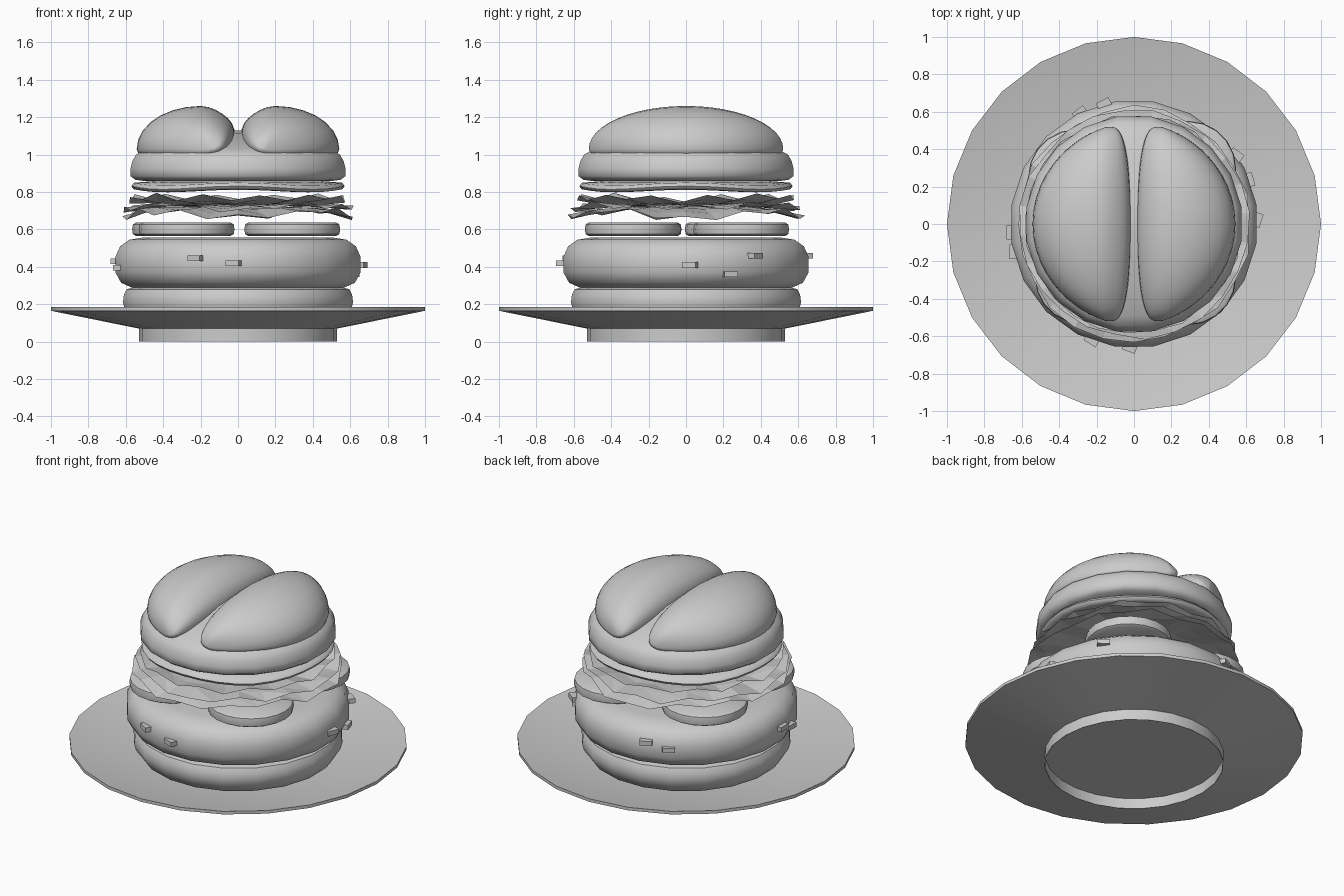
import bpy, bmesh, math, random
from math import sin, cos, pi, radians, sqrt
from mathutils import Matrix, Vector

random.seed(4)
cube = bpy.data.objects.get("Cube")
if cube:
    bpy.data.objects.remove(cube)

grey = bpy.data.materials.new("plain_grey")
grey.use_nodes = True
COLOUR = (0.6, 0.6, 0.6, 1)
grey.diffuse_color = COLOUR
grey.node_tree.nodes["Principled BSDF"].inputs["Base Color"].default_value = COLOUR


def finish(name, bm, angle=40, smooth=True):
    bmesh.ops.recalc_face_normals(bm, faces=bm.faces)
    mesh = bpy.data.meshes.new(name)
    bm.to_mesh(mesh)
    bm.free()
    mesh.materials.append(grey)
    if smooth:
        mesh.shade_smooth()
        mesh.set_sharp_from_angle(angle=radians(angle))
    obj = bpy.data.objects.new(name, mesh)
    bpy.context.collection.objects.link(obj)
    return obj


def lathe(name, profile, sides, turn=0.0, at=(0, 0), angle=40, droop=None):
    """Revolve (radius, height) points round z; ends are closed with flat caps.
    turn is in fractions of one side; radii are widened so flats reach them."""
    bm = bmesh.new()
    grow = 1 / cos(turn * 2 * pi / sides)
    rings = []
    for r, z in profile:
        ring = []
        for i in range(sides):
            a = (i + turn) * 2 * pi / sides
            dz = droop(a, r) if droop else 0
            ring.append(bm.verts.new((at[0] + r * grow * cos(a), at[1] + r * grow * sin(a), z + dz)))
        rings.append(ring)
    for low, high in zip(rings, rings[1:]):
        for i in range(sides):
            j = (i + 1) % sides
            bm.faces.new((low[i], low[j], high[j], high[i]))
    bm.faces.new(rings[0])
    bm.faces.new(rings[-1])
    return finish(name, bm, angle)


# Plate with a raised foot and a sloping dish
lathe("plate", [(0.1, 0.068), (0.527, 0.068), (0.527, 0), (0.53, 0), (0.53, 0.07),
                (1, 0.165), (1, 0.185), (0.53, 0.09), (0.1, 0.09)], 24, angle=25)

# Bottom bun
lathe("bottom_bun", [(0.5, 0.095), (0.57, 0.12), (0.605, 0.17), (0.615, 0.21),
                     (0.61, 0.25), (0.595, 0.28), (0.54, 0.295)], 20, 0.5)

# Patty
lathe("patty", [(0.5, 0.285), (0.57, 0.29), (0.625, 0.315), (0.655, 0.37), (0.655, 0.455),
                (0.63, 0.51), (0.58, 0.545), (0.5, 0.558)], 20, 0.5)

# Crumbs stuck to the patty: angle in degrees and height
crumbs = [(-110, 0.445), (-92, 0.42), (184, 0.43), (193, 0.395), (2, 0.41),
          (21, 0.36), (34, 0.46), (104, 0.46), (116, 0.43)]
for n, (deg, z) in enumerate(crumbs):
    bm = bmesh.new()
    bmesh.ops.create_cube(bm, size=1)
    place = (Matrix.Rotation(radians(deg), 4, 'Z') @ Matrix.Translation((0.658, 0, z))
             @ Matrix.Rotation(random.uniform(-0.4, 0.4), 4, 'Z')
             @ Matrix.Diagonal((0.05, 0.075, 0.03, 1)))
    bm.transform(place)
    finish(f"crumb_{n + 1}", bm, smooth=False)

# Four tomato slices
for n, spot in enumerate([(-0.275, -0.28), (0.29, -0.285), (0.29, 0.295), (-0.31, 0.25)]):
    lathe(f"tomato_slice_{n + 1}",
          [(0.235, 0.565), (0.252, 0.575), (0.256, 0.6), (0.252, 0.627), (0.235, 0.637)],
          20, at=spot, angle=50)


# Crumpled lettuce: thin sheets with a zigzag rim that dips at four points
def lettuce(name, radius, rim, dip, centre, turn):
    bm = bmesh.new()
    sides = 24
    mid = bm.verts.new((0, 0, centre))
    rings = []
    for f in (0.6, 0.82, 1.0):
        ring = []
        for i in range(sides):
            a = i * 2 * pi / sides + turn
            zig = 0.014 * (-1) ** i + random.uniform(-0.01, 0.01)
            z = centre + f ** 3 * (rim - centre + zig - dip * cos(4 * a))
            r = radius * f * (1 + random.uniform(-0.02, 0.02))
            ring.append(bm.verts.new((r * cos(a), r * sin(a), z)))
        rings.append(ring)
    for i in range(sides):
        j = (i + 1) % sides
        bm.faces.new((mid, rings[0][i], rings[0][j]))
        for low, high in zip(rings, rings[1:]):
            bm.faces.new((low[i], high[i], high[j]))
            bm.faces.new((low[i], high[j], low[j]))
    finish(name, bm, smooth=False)


lettuce("lettuce_lower", 0.625, 0.68, 0.018, 0.725, 0)
lettuce("lettuce_middle", 0.61, 0.72, 0.012, 0.73, 0.1)
lettuce("lettuce_upper", 0.58, 0.768, 0.006, 0.725, 0.2)

# Soft cheese slice, its rim sagging between the four sides
lathe("cheese_slice", [(0.4, 0.82), (0.53, 0.812), (0.56, 0.816), (0.57, 0.832),
                       (0.557, 0.85), (0.45, 0.858)], 32, angle=60,
      droop=lambda a, r: -0.018 * (r / 0.57) ** 4 * sin(2 * a) ** 2)

# Top bun base, a low dome
lathe("top_bun_base", [(0.5, 0.858), (0.55, 0.866), (0.575, 0.885), (0.575, 0.925),
                       (0.565, 0.965), (0.545, 1.0), (0.49, 1.03), (0.36, 1.07),
                       (0.17, 1.115), (0.03, 1.13)], 20, 0.5, angle=60)

# Two D-shaped halves of the top bun with a cleft between. Each is swept from end
# to end as a closed cross-section: a round outer side and a fuller inner side
STEPS, AROUND = 24, 28
for side, name in ((1, "left"), (-1, "right")):
    bm = bmesh.new()
    rings = []
    for k in range(STEPS + 1):
        t = max(0.02, min(pi - 0.02, k * pi / STEPS))
        y, s = 0.52 * cos(t), sin(t)
        middle = 0.14 + 0.06 * s
        outer = sqrt(0.542 ** 2 - y * y) * (0.94 + 0.06 * s) - middle
        inner = middle - (0.14 - 0.125 * s ** 0.6)
        ring = []
        for i in range(AROUND):
            a = i * 2 * pi / AROUND
            c, h = cos(a), sin(a)
            x = middle + c * (outer if c > 0 else inner)
            lift = 0.06 * s * c ** 4 if c < 0 else 0
            z = 1.03 + lift + s * h * (0.23 if h > 0 else 0.1)
            ring.append(bm.verts.new((side * x, y, z)))
        rings.append(ring)
    for first, second in zip(rings, rings[1:]):
        for i in range(AROUND):
            j = (i + 1) % AROUND
            bm.faces.new((first[i], first[j], second[j], second[i]))
    bm.faces.new(rings[0])
    bm.faces.new(rings[-1])
    finish(f"top_bun_{name}_dome", bm, angle=70)
